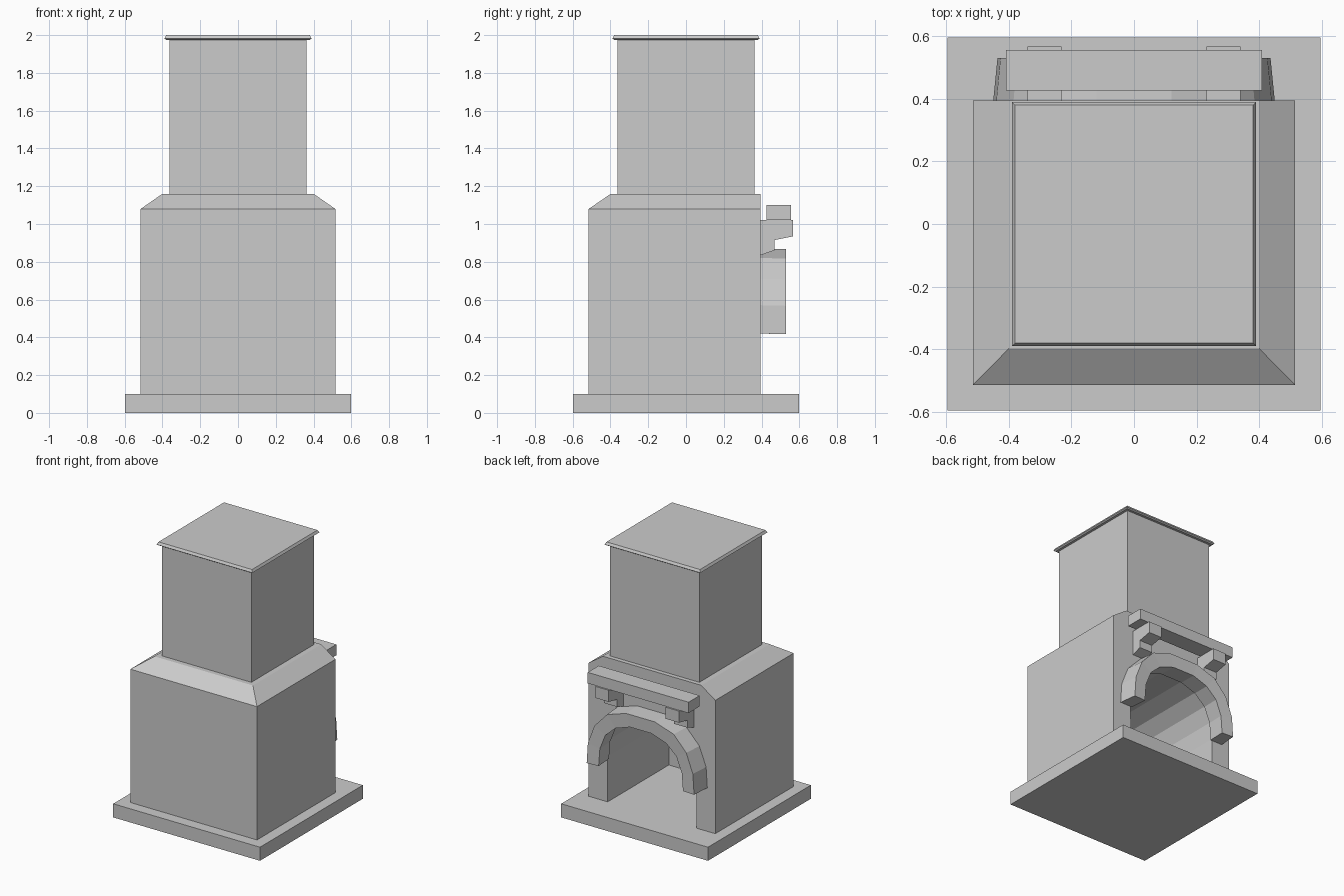
import bpy, bmesh

if "Cube" in bpy.data.objects:
    bpy.data.objects.remove(bpy.data.objects["Cube"])


def make(name, verts, faces):
    mesh = bpy.data.meshes.new(name)
    mesh.from_pydata(verts, [], faces)
    bm = bmesh.new()
    bm.from_mesh(mesh)
    bmesh.ops.recalc_face_normals(bm, faces=bm.faces)
    bm.to_mesh(mesh)
    bm.free()
    ob = bpy.data.objects.new(name, mesh)
    bpy.context.collection.objects.link(ob)
    return ob


def loft(name, rings):
    """Skin a list of equally sized vertex rings and cap both ends."""
    n = len(rings[0])
    verts = [v for r in rings for v in r]
    faces = [(i*n + j, i*n + (j+1) % n, (i+1)*n + (j+1) % n, (i+1)*n + j)
             for i in range(len(rings) - 1) for j in range(n)]
    faces += [tuple(range(n)), tuple(range(len(verts) - n, len(verts)))]
    return make(name, verts, faces)


def rect(x, y0, y1, z):
    return [(-x, y0, z), (x, y0, z), (x, y1, z), (-x, y1, z)]


def mirrored(half):
    """Right half of an arch outline, continued to the left."""
    return half + [(-x, z) for x, z in reversed(half)]


# hearth slab
loft("base_slab", [rect(.597, -.597, .597, 0), rect(.597, -.597, .597, .1)])

# firebox body with sloped shoulders, vertical at the back
body = loft("firebox_body", [rect(.515, -.515, .395, .1),
                             rect(.515, -.515, .395, 1.08),
                             rect(.4, -.398, .395, 1.16)])

# arched opening cut into the body
inner = mirrored([(.35, .42), (.34, .55), (.295, .66), (.21, .735), (.09, .775)])
outer = mirrored([(.45, .42), (.44, .57), (.385, .71), (.28, .82), (.12, .87)])
hole = [(.36, .05)] + [(x*1.03, z + .01) for x, z in inner] + [(-.36, .05)]
cutter = loft("opening_cutter", [[(x, y, z) for x, z in hole] for y in (-.315, .5)])
cutter.hide_render = True
mod = body.modifiers.new("opening", "BOOLEAN")
mod.operation = "DIFFERENCE"
mod.solver = "EXACT"
mod.object = cutter
bpy.context.view_layer.objects.active = body
bpy.ops.object.modifier_apply(modifier=mod.name)
bpy.data.objects.remove(cutter)

# arch surround, tapering slightly towards its face
loft("arch_surround", [
    [(x1, .395, z1), (x1*.97, .53, z1 - .003), (x0*.98, .525, z0 - .003), (x0, .395, z0)]
    for (x0, z0), (x1, z1) in zip(inner, outer)])

# stepped corbels
profile = [(.395, 1.02), (.567, 1.02), (.567, .935), (.468, .915), (.468, .86), (.395, .835)]
for name, x in (("corbel_left", -.34), ("corbel_right", .232)):
    loft(name, [[(px, y, z) for y, z in profile] for px in (x, x + .108)])

# mantel shelf
loft("mantel_shelf", [rect(.41, .427, .556, 1.02), rect(.41, .427, .556, 1.1)])

# chimney and cap
loft("chimney", [rect(.363, -.363, .363, 1.16), rect(.363, -.363, .363, 1.98)])
loft("chimney_cap", [rect(.38, -.38, .38, 1.975), rect(.39, -.39, .39, 1.982),
                     rect(.38, -.38, .38, 2.0)])
